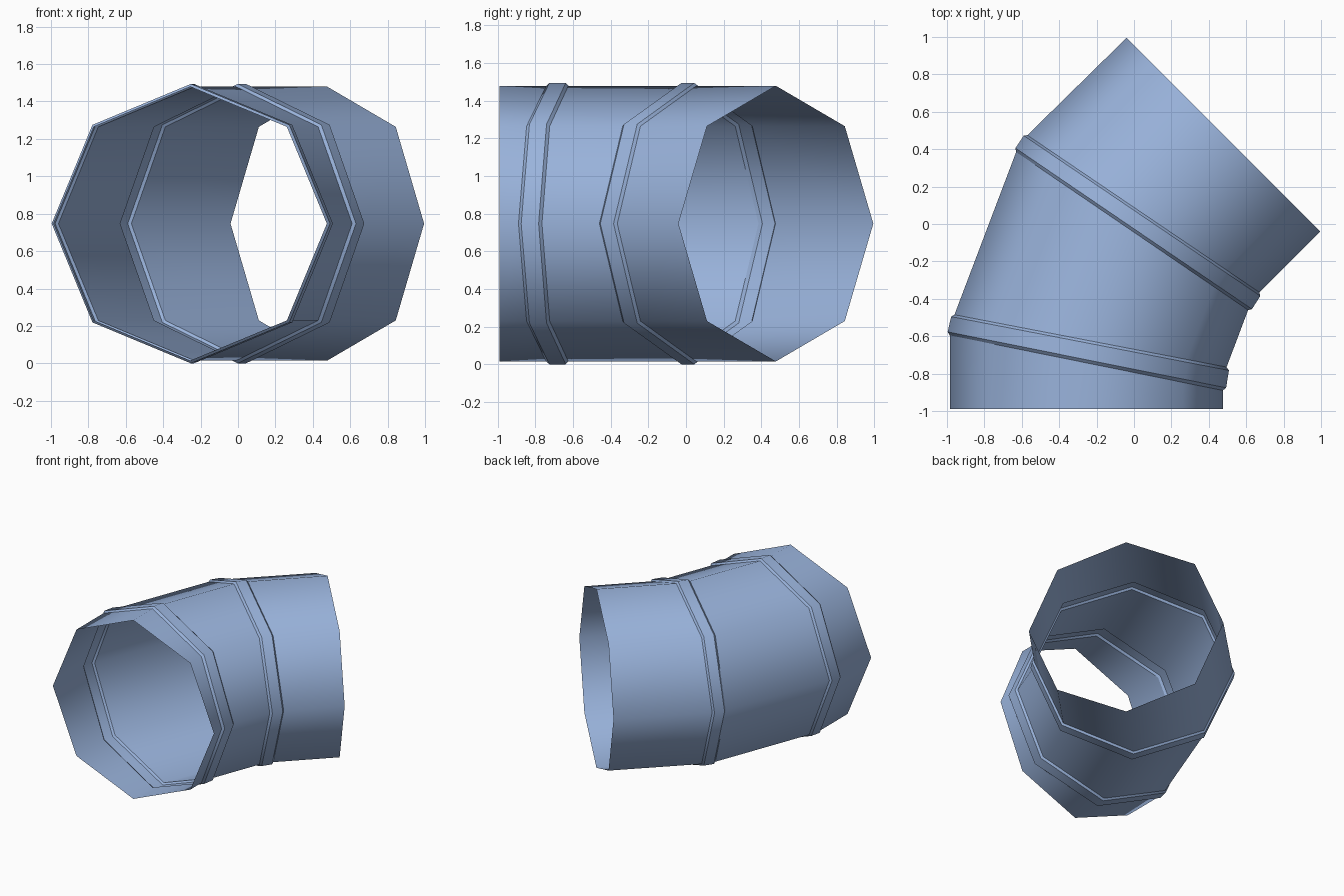
import bpy, bmesh, math
from mathutils import Vector

cube = bpy.data.objects.get("Cube")
if cube:
    bpy.data.objects.remove(cube, do_unlink=True)

SIDES = 8
RADIUS = 0.732
RIM = 0.015
MID_Z = RADIUS + RIM

blue = bpy.data.materials.new("pale_blue")
blue.use_nodes = True
colour = (0.32, 0.45, 0.71, 1)
blue.diffuse_color = colour
blue.node_tree.nodes["Principled BSDF"].inputs["Base Color"].default_value = colour


def ring(left, right, bump=0.0):
    """Mitred octagon spanning two plan points, optionally swollen outward."""
    left, right = Vector((*left, MID_Z)), Vector((*right, MID_Z))
    centre, half = (left + right) / 2, (right - left) / 2
    half += half.normalized() * bump
    up = Vector((0, 0, RADIUS + bump))
    angles = [math.tau * i / SIDES for i in range(SIDES)]
    return [centre + half * math.cos(a) + up * math.sin(a) for a in angles]


def tube(name, rings):
    """Open-ended sheet tube, smooth around and sharp at every ring."""
    bm = bmesh.new()
    rows = [[bm.verts.new(p) for p in r] for r in rings]
    for a, b in zip(rows, rows[1:]):
        for i in range(SIDES):
            j = (i + 1) % SIDES
            bm.faces.new((a[i], b[i], b[j], a[j])).smooth = True
    for row in rows:
        for i in range(SIDES):
            bm.edges.get((row[i], row[(i + 1) % SIDES])).smooth = False
    mesh = bpy.data.meshes.new(name)
    bm.to_mesh(mesh)
    bm.free()
    mesh.materials.append(blue)
    bpy.context.collection.objects.link(bpy.data.objects.new(name, mesh))


def collar(name, front, back):
    """Raised bead with narrow chamfers bridging two pipe sections."""
    def between(t):
        return [Vector(f).lerp(Vector(b), t) for f, b in zip(front, back)]
    tube(name, [ring(*front), ring(*between(0.14), RIM),
                ring(*between(0.88), RIM), ring(*back)])


# Plan points (left, right) of each mitred cut, front to back
front_end = ((-0.985, -0.99), (0.475, -0.99))
joint_a = (((-0.985, -0.595), (0.475, -0.89)), ((-0.96, -0.485), (0.495, -0.765)))
joint_b = (((-0.63, 0.385), (0.61, -0.46)), ((-0.57, 0.475), (0.67, -0.365)))
back_end = ((-0.04, 0.995), (0.995, -0.04))

# Three straight pipe sections
tube("front_pipe", [ring(*front_end), ring(*joint_a[0])])
tube("middle_pipe", [ring(*joint_a[1]), ring(*joint_b[0])])
tube("back_pipe", [ring(*joint_b[1]), ring(*back_end)])

# Two raised collars at the bends
collar("front_collar", *joint_a)
collar("back_collar", *joint_b)
